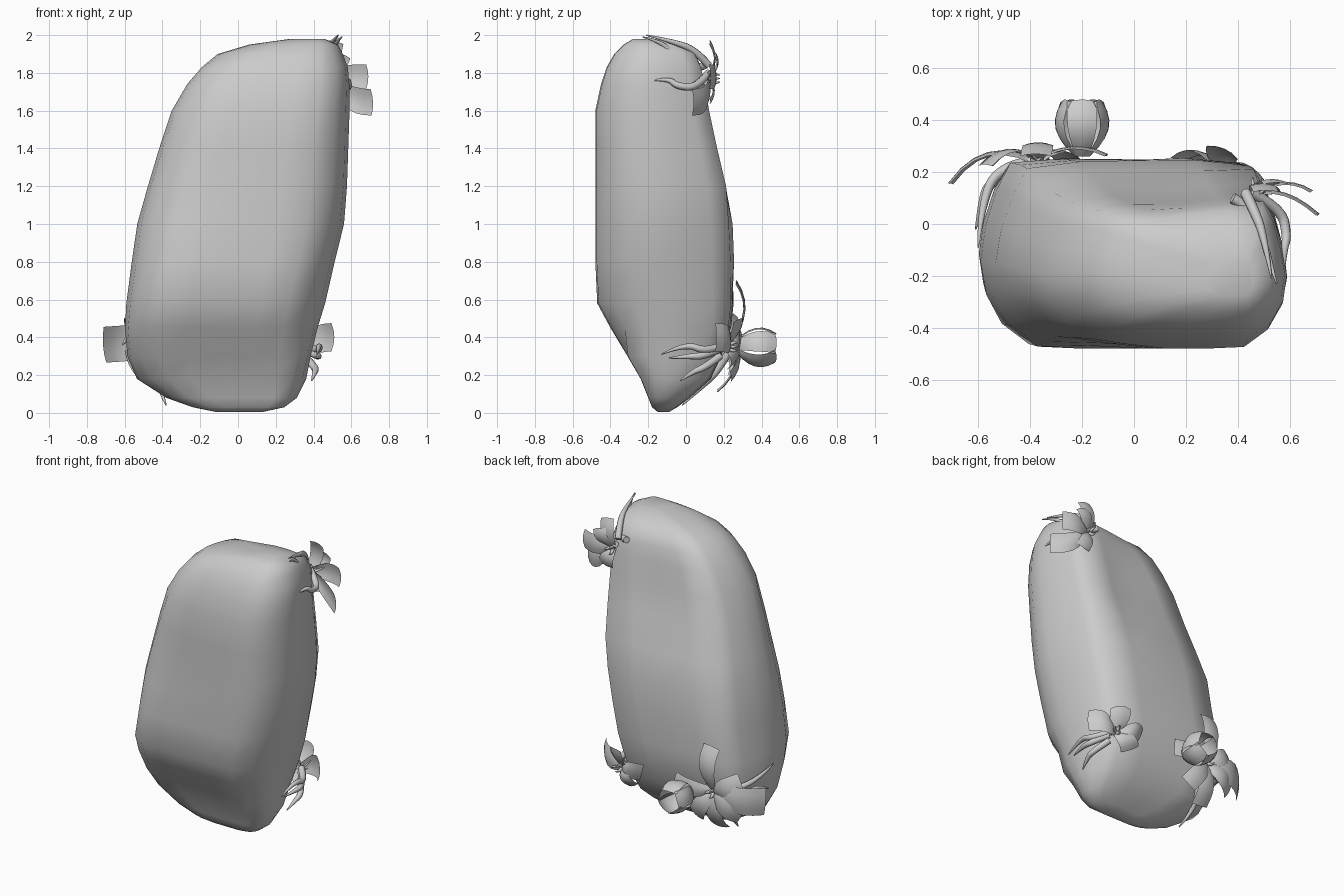
import bpy, bmesh, math
from mathutils import Vector, noise

cube = bpy.data.objects.get("Cube")
if cube:
    bpy.data.objects.remove(cube)

GREY = (0.6, 0.6, 0.6, 1.0)
stone = bpy.data.materials.new("stone_grey")
stone.use_nodes = True
stone.diffuse_color = GREY
shader = next(n for n in stone.node_tree.nodes if n.type == 'BSDF_PRINCIPLED')
shader.inputs["Base Color"].default_value = GREY


def finish(bm, name):
    """Turn a bmesh into a smooth shaded object."""
    mesh = bpy.data.meshes.new(name)
    for face in bm.faces:
        face.smooth = True
    bm.to_mesh(mesh)
    bm.free()
    mesh.materials.append(stone)
    obj = bpy.data.objects.new(name, mesh)
    bpy.context.collection.objects.link(obj)


# Boulder outline: height, left edge, right edge, front edge, back edge
ROWS = [
    (0.005, -.12, .13, -.15, -.09), (.03, -.24, .25, -.18, -.05),
    (.08, -.38, .32, -.2, .02), (.18, -.54, .365, -.24, .13),
    (.3, -.59, .39, -.31, .19), (.45, -.6, .425, -.4, .235),
    (.58, -.59, .46, -.47, .25), (.8, -.56, .51, -.48, .25),
    (1.0, -.53, .56, -.48, .25), (1.2, -.48, .575, -.48, .225),
    (1.4, -.42, .585, -.48, .175), (1.6, -.345, .59, -.48, .135),
    (1.74, -.27, .59, -.45, .11), (1.83, -.19, .58, -.42, .085),
    (1.9, -.1, .555, -.38, .05), (1.95, .06, .53, -.33, -.02),
    (1.98, .28, .46, -.28, -.12),
]
# Right half of the cross-section, from front middle to back middle
HALF = [(0, -1), (.35, -1), (.64, -.98), (.84, -.76), (.96, -.45), (1, -.1),
        (.96, .28), (.88, .68), (.78, .96), (.4, 1), (0, 1)]
SECTION = HALF + [(-x, y) for x, y in HALF[-2:0:-1]]


def build_boulder():
    bm = bmesh.new()
    rings = []
    for z, x0, x1, y0, y1 in ROWS:
        upper = min(1, max(0, (z - .8) / .4))
        ring = []
        for c, s in SECTION:
            if c < 0:
                # the leaning side thins out towards the top
                s *= 1 + .17 * upper * c
            elif z < .4:
                # squarer front corner near the foot
                s = max(-1, s * 1.3) if s < 0 else s
            x = (x0 + x1) / 2 + c * (x1 - x0) / 2
            y = (y0 + y1) / 2 + s * (y1 - y0) / 2
            # shallow hollow down the upper back
            if s > 0:
                y -= .05 * s * math.exp(-((x - .15) / .18) ** 2 - ((z - 1.5) / .35) ** 2)
            bump = noise.noise(Vector((x, y, z)) * 4.5) * .012
            # the broad front stays nearly flat
            ring.append(bm.verts.new((x + c * bump, y + max(s, 0) * bump, z)))
        rings.append(ring)
    count = len(SECTION)
    for low, high in zip(rings, rings[1:]):
        for i in range(count):
            j = (i + 1) % count
            bm.faces.new((low[i], low[j], high[j], high[i]))
    bm.faces.new(rings[0][::-1])
    bm.faces.new(rings[-1])
    finish(bm, "boulder")


def leaf(name, base, mid, tip, width, normal, steps=6):
    """Curved blunt blade, narrow at its base and slightly cupped."""
    base, mid, tip, normal = map(Vector, (base, mid, tip, normal))
    normal.normalize()
    side = normal.cross(tip - mid).normalized()
    bm = bmesh.new()
    rows = []
    for i in range(steps + 1):
        t = i / steps
        centre = base * (1 - t) ** 2 + mid * 2 * t * (1 - t) + tip * t * t
        half = width / 2 * (.4 + .6 * math.sin(min(1, t * 1.5) * math.pi / 2))
        row = []
        for s in (-1, -.5, 0, .5, 1):
            cup = normal * (-.12 * width * s * s)
            blunt = (tip - mid).normalized() * (-.1 * width * s * s * t)
            row.append(bm.verts.new(centre + side * half * s + cup + blunt))
        rows.append(row)
    for low, high in zip(rows, rows[1:]):
        for k in range(len(low) - 1):
            bm.faces.new((low[k], low[k + 1], high[k + 1], high[k]))
    finish(bm, name)


def tendril(name, points, thickness=.021):
    """Tapered wavy tube through a few points."""
    curve = bpy.data.curves.new(name, 'CURVE')
    curve.dimensions = '3D'
    curve.bevel_depth = thickness
    curve.bevel_resolution = 2
    curve.use_fill_caps = True
    spline = curve.splines.new('NURBS')
    spline.points.add(len(points) - 1)
    for i, (point, co) in enumerate(zip(spline.points, points)):
        point.co = (*co, 1)
        point.radius = 1 - .85 * (i / (len(points) - 1)) ** 3
    spline.order_u = 3
    spline.use_endpoint_u = True
    spline.resolution_u = 6
    curve.materials.append(stone)
    obj = bpy.data.objects.new(name, curve)
    bpy.context.collection.objects.link(obj)
    bpy.ops.object.select_all(action='DESELECT')
    obj.select_set(True)
    bpy.context.view_layer.objects.active = obj
    bpy.ops.object.convert(target='MESH')


def plant(name, base, normal, leaves, tendrils):
    for i, (mid, tip, width) in enumerate(leaves):
        leaf(f"{name}_leaf_{i + 1}", base, mid, tip, width, normal)
    for i, path in enumerate(tendrils):
        tendril(f"{name}_tendril_{i + 1}", path)
    # short stamens in the heart of the rosette
    heart, out = Vector(base), Vector(normal).normalized()
    for i in range(3):
        a = math.tau * i / 3
        spread = Vector((math.cos(a), 0, math.sin(a))) * .035
        tendril(f"{name}_stamen_{i + 1}",
                [heart, heart + out * .03 + spread, heart + out * .06 + spread * .6], .012)


build_boulder()

# Plant at the upper left corner
plant("top_plant", (.47, .12, 1.77), (0, 1, 0),
      [((.58, .2, 1.78), (.69, .13, 1.78), .13),
       ((.58, .16, 1.64), (.715, .04, 1.645), .14),
       ((.49, .19, 1.87), (.51, .13, 1.97), .1),
       ((.53, .2, 1.84), (.55, .16, 1.9), .1),
       ((.5, .18, 1.71), (.52, .13, 1.64), .1)],
      [[(.38, .1, 1.84), (.45, .06, 1.82), (.5, -.07, 1.85), (.51, -.1, 1.96), (.55, -.23, 1.99)],
       [(.43, .12, 1.84), (.46, .06, 1.91), (.5, -.04, 1.96), (.53, -.21, 2.0)],
       [(.45, .12, 1.8), (.57, .06, 1.72), (.59, -.05, 1.73), (.58, -.09, 1.77), (.58, -.17, 1.76)]])

# Large rosette at the lower right of the back
plant("rosette", (-.38, .25, .38), (0, 1, 0),
      [((-.58, .35, .37), (-.715, .16, .36), .19),
       ((-.49, .34, .3), (-.58, .23, .26), .14),
       ((-.36, .37, .55), (-.38, .27, .7), .12),
       ((-.48, .34, .44), (-.58, .23, .48), .13),
       ((-.38, .31, .22), (-.39, .17, .11), .12),
       ((-.3, .33, .28), (-.24, .24, .18), .12),
       ((-.24, .34, .38), (-.1, .27, .39), .12)],
      [[(-.4, .24, .4), (-.53, .22, .42), (-.59, .06, .45), (-.6, -.09, .5)],
       [(-.42, .24, .35), (-.56, .17, .37), (-.59, .06, .4), (-.61, -.02, .36)],
       [(-.36, .23, .33), (-.38, .17, .22), (-.42, .07, .13), (-.38, -.02, .04)]])

# Curled bud beside the rosette
for i in range(5):
    a = math.tau * i / 5 + math.pi / 2
    ray = Vector((math.cos(a), 0, math.sin(a)))
    stem = Vector((-.2, 0, .35))
    leaf(f"bud_petal_{i + 1}", stem + ray * .03 + Vector((0, .26, 0)),
         stem + ray * .15 + Vector((0, .37, 0)),
         stem + ray * .07 + Vector((0, .48, 0)), .115, ray)

# Small plant at the lower left of the back
plant("low_plant", (.33, .22, .35), (.4, .9, 0),
      [((.43, .28, .4), (.51, .16, .4), .15),
       ((.34, .29, .43), (.35, .29, .5), .13),
       ((.25, .33, .38), (.16, .25, .36), .14),
       ((.29, .31, .3), (.23, .24, .25), .13)],
      [[(.34, .2, .36), (.43, .11, .32), (.43, 0, .37), (.42, -.13, .31)],
       [(.35, .18, .34), (.42, .1, .3), (.43, .02, .3), (.41, -.09, .29)],
       [(.35, .18, .3), (.41, .1, .24), (.41, .04, .22), (.39, -.03, .17)]])
